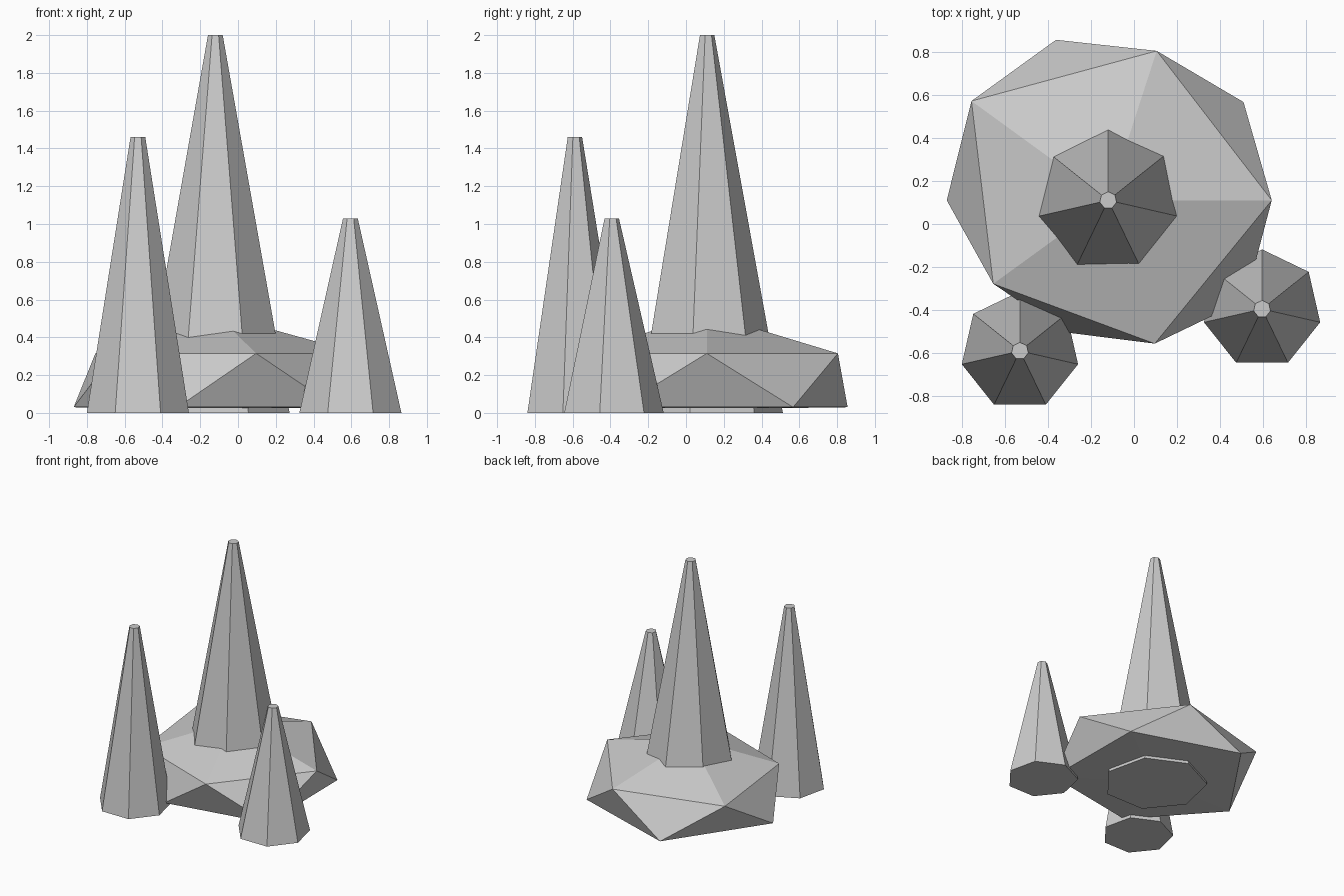
import bpy
from math import radians, cos, sin

if "Cube" in bpy.data.objects:
    bpy.data.objects.remove(bpy.data.objects["Cube"])


# Seven-sided tapering spires standing on the ground
def spire(name, x, y, radius, height):
    bpy.ops.mesh.primitive_cone_add(vertices=7, radius1=radius, radius2=0.04,
                                    depth=height, location=(x, y, height / 2))
    bpy.context.object.name = name


spire("tall_spire", -0.12, 0.11, 0.403, 2.0)
spire("left_spire", -0.53, -0.59, 0.277, 1.46)
spire("right_spire", 0.595, -0.395, 0.277, 1.03)

# Rock mound: a squashed icosahedron with uneven ring radii and a flat underside
CX, CY = -0.12, 0.11
upper_radii = [0.76, 0.73, 0.785, 0.66, 0.70]
lower_radii = [0.777, 0.784, 0.75, 0.645, 0.788]


def ring(radii, start, z):
    points = []
    for i, r in enumerate(radii):
        a = radians(start + 72 * i)
        points.append((CX + r * cos(a), CY + r * sin(a), z))
    return points


verts = ring(upper_radii, 0, 0.315) + ring(lower_radii, 36, 0.03)
verts += [(CX, CY, 0.525), (CX, CY, 0.02)]
faces = []
for i in range(5):
    j = (i + 1) % 5
    faces += [(10, i, j), (i, 5 + i, j), (j, 5 + i, 5 + j), (11, 5 + j, 5 + i)]

mesh = bpy.data.meshes.new("rock_mound")
mesh.from_pydata(verts, [], faces)
mesh.update()
rock = bpy.data.objects.new("rock_mound", mesh)
bpy.context.collection.objects.link(rock)
